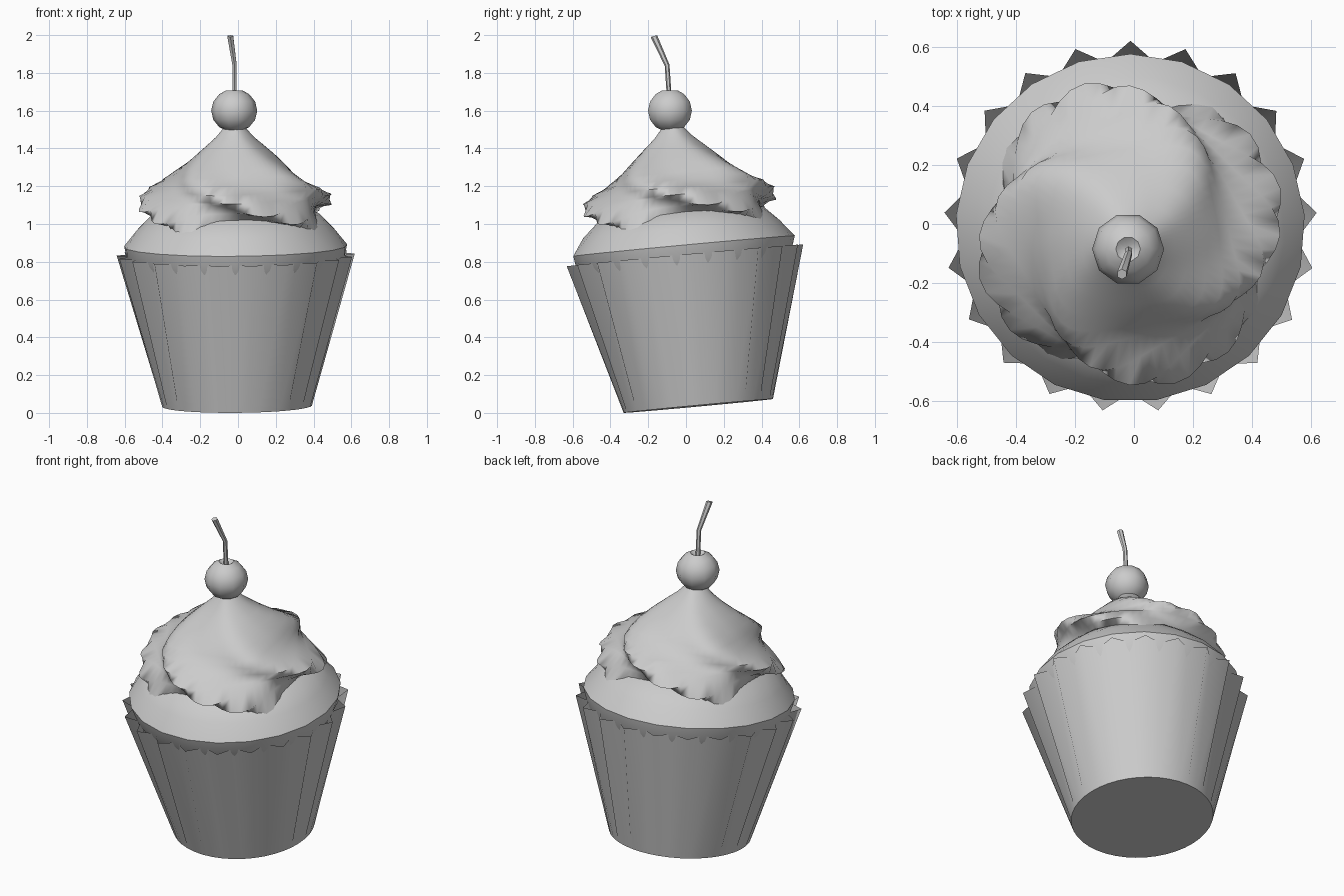
import bpy, math
from mathutils import Matrix, Vector

if "Cube" in bpy.data.objects:
    bpy.data.objects.remove(bpy.data.objects["Cube"])

grey = bpy.data.materials.new("light_grey")
grey.diffuse_color = (0.6, 0.6, 0.6, 1)
grey.use_nodes = True
grey.node_tree.nodes["Principled BSDF"].inputs["Base Color"].default_value = grey.diffuse_color

# The cake leans slightly towards the front
LEAN = (Matrix.Translation((-0.005, 0.065, 0.037))
        @ Matrix.Rotation(math.radians(5.3), 4, 'X')
        @ Matrix.Rotation(math.radians(-0.5), 4, 'Y'))


def loft(name, rings, cap_bottom=True, cap_top=True, tris=False, smooth=180, place=LEAN):
    """Skin a list of equally long point rings."""
    n = len(rings[0])
    verts = [place @ Vector(p) for ring in rings for p in ring]
    faces = []
    for i in range(len(rings) - 1):
        for j in range(n):
            a, b = i * n + j, i * n + (j + 1) % n
            c, d = b + n, a + n
            if not tris:
                faces.append((a, b, c, d))
            elif i % 2 == 0:
                faces += [(a, b, d), (b, c, d)]
            else:
                faces += [(a, b, c), (a, c, d)]
    sides = len(faces)
    if cap_bottom:
        faces.append(tuple(reversed(range(n))))
    if cap_top:
        faces.append(tuple(range(len(verts) - n, len(verts))))
    mesh = bpy.data.meshes.new(name)
    mesh.from_pydata(verts, [], faces)
    mesh.materials.append(grey)
    obj = bpy.data.objects.new(name, mesh)
    bpy.context.collection.objects.link(obj)
    bpy.ops.object.select_all(action='DESELECT')
    obj.select_set(True)
    bpy.context.view_layer.objects.active = obj
    if smooth < 180:
        bpy.ops.object.shade_smooth_by_angle(angle=math.radians(smooth))
    else:
        for i, f in enumerate(mesh.polygons):
            f.use_smooth = i < sides
    return obj


def ring(n, z, radius, turn=0.0):
    """Circle of n points; radius may be a function of the point index."""
    pts = []
    for j in range(n):
        r = radius(j) if callable(radius) else radius
        a = 2 * math.pi * j / n + math.radians(90 + turn)
        pts.append((r * math.cos(a), r * math.sin(a), z))
    return pts


# Pleated paper cup, open at the top
PLEATS = 21
loft("paper_cup", [ring(2 * PLEATS, 0, 0.397),
                   ring(2 * PLEATS, 0.80, lambda j: 0.632 if j % 2 == 0 else 0.565)],
     cap_top=False)

# Cake top with a faceted shoulder
half = 180 / PLEATS
loft("cake_top", [ring(PLEATS, 0.70, 0.53), ring(PLEATS, 0.78, 0.575, half),
                  ring(PLEATS, 0.85, 0.592), ring(PLEATS, 0.94, 0.525, half),
                  ring(PLEATS, 1.02, 0.44), ring(PLEATS, 1.06, 0.28, half)],
     tris=True, smooth=35)

# Swirled frosting: four lobes twisting outwards and down
LOBES, SEG = 4, 64
PROFILE = [(0.985, 0.28), (0.965, 0.40), (0.985, 0.455), (1.03, 0.475), (1.08, 0.48),
           (1.12, 0.46), (1.16, 0.42), (1.20, 0.375), (1.24, 0.335), (1.28, 0.29),
           (1.33, 0.225), (1.38, 0.16), (1.43, 0.10), (1.47, 0.065), (1.50, 0.04)]
rings = []
for z, r in PROFILE:
    peak = 10 + (400 * (1.1 - z) if z < 1.2 else -40 - 170 * (z - 1.2))
    depth = 0.11 * min(1, max(0.2, (1.5 - z) / 0.3))
    pts = []
    for j in range(SEG):
        a = 2 * math.pi * j / SEG
        phase = LOBES * (a - math.radians(peak))
        wave = math.cos(phase + 0.45 * math.sin(phase))
        rr = r * (1 + depth * wave)
        drop = 0.03 * wave if z < 1.1 else 0
        pts.append((rr * math.cos(a), rr * math.sin(a), z - drop))
    rings.append(pts)
loft("frosting", rings, smooth=60)

# Cherry: low-poly ball with a dimple for the stem
C = Matrix.Translation((-0.02, -0.085, 1.6))
ball = [ring(10, -0.115 * math.cos(math.radians(t)), 0.122 * math.sin(math.radians(t)), 18)
        for t in (12, 40, 65, 90, 115, 140, 160)]
ball.append(ring(10, 0.085, 0.012, 18))
loft("cherry", ball, smooth=60, place=C)

# Bent stem
STEM = [(-0.018, -0.088, 1.66, 0.013), (-0.018, -0.10, 1.84, 0.013), (-0.041, -0.17, 1.995, 0.018)]
stem = []
for x, y, z, r in STEM:
    tilt = Matrix.Rotation(math.radians(15), 4, 'X')
    stem.append([Vector((x, y, z)) + tilt @ Vector(p) for p in ring(6, 0, r)])
loft("stem", stem, smooth=40, place=Matrix.Identity(4))
